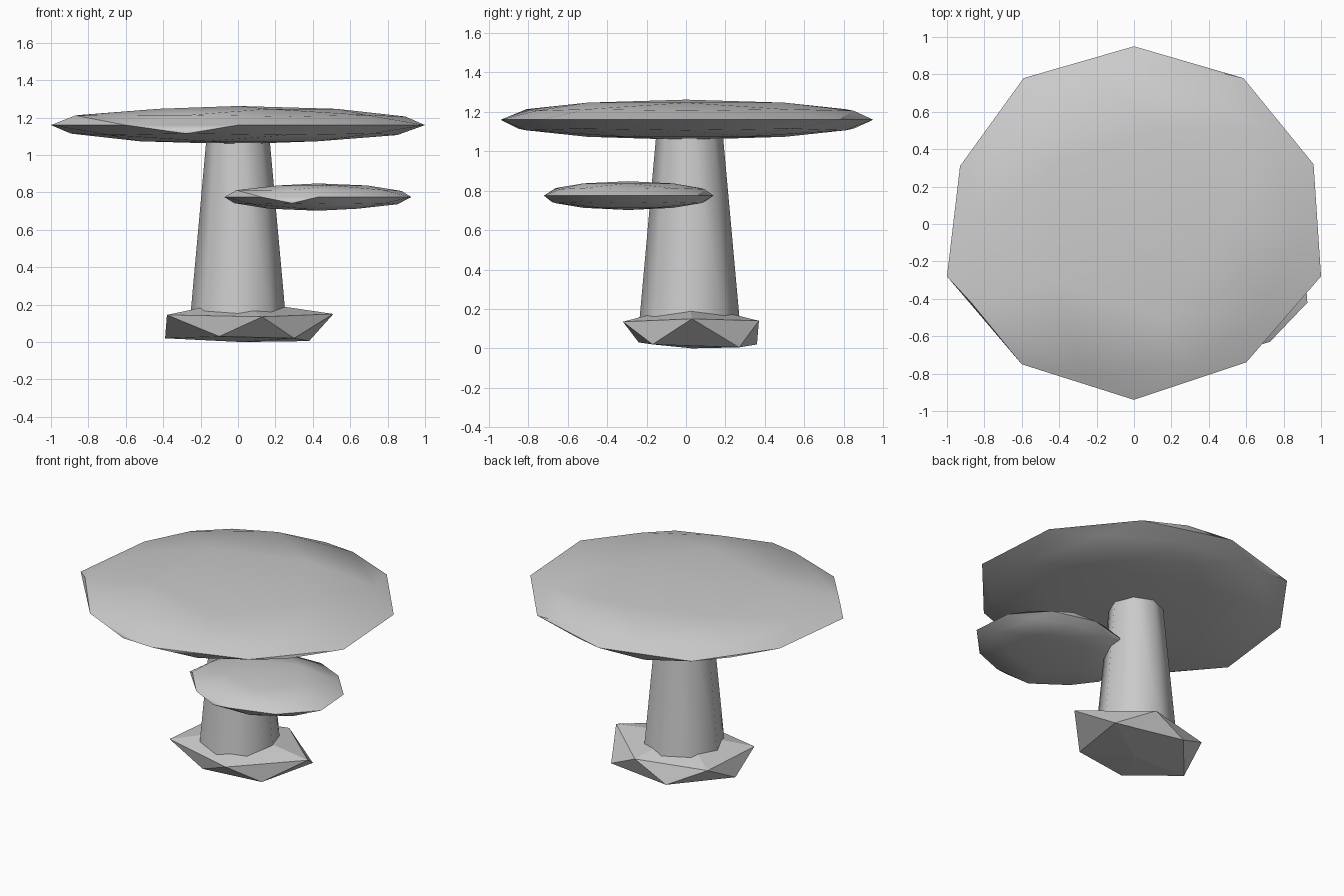
import bpy, bmesh, math
from mathutils import Vector

cube = bpy.data.objects.get("Cube")
if cube:
    bpy.data.objects.remove(cube, do_unlink=True)

grey = bpy.data.materials.new("plain_grey")
grey.use_nodes = True
colour = (0.6, 0.6, 0.6, 1)
grey.diffuse_color = colour
grey.node_tree.nodes["Principled BSDF"].inputs["Base Color"].default_value = colour


def add_part(name, bm, location, smooth_angle=None):
    bmesh.ops.recalc_face_normals(bm, faces=bm.faces[:])
    mesh = bpy.data.meshes.new(name)
    bm.to_mesh(mesh)
    bm.free()
    mesh.materials.append(grey)
    obj = bpy.data.objects.new(name, mesh)
    bpy.context.collection.objects.link(obj)
    obj.location = location
    if smooth_angle:
        bpy.ops.object.select_all(action='DESELECT')
        obj.select_set(True)
        bpy.context.view_layer.objects.active = obj
        bpy.ops.object.shade_smooth_by_angle(angle=math.radians(smooth_angle))
    return obj


# Uneven ten-cornered rim shared by both caps, counter-clockwise from the back
RIM = [(0, .95), (-.59, .78), (-.93, .31), (-1, -.28), (-.6, -.75),
       (0, -.94), (.6, -.74), (1, -.28), (.96, .32), (.585, .78)]


def cap(name, location, scale):
    bm = bmesh.new()
    bmesh.ops.create_icosphere(bm, subdivisions=2, radius=1)
    for v in bm.verts:
        angle = math.degrees(math.atan2(v.co.y, v.co.x))
        if abs(v.co.z) < .01:
            v.co.x, v.co.y = RIM[round((angle - 90) / 36) % 10]
        elif .4 < v.co.z < .5 and abs(angle + 144) < 2:
            v.co = Vector((-.87, -.42, .5))
        elif .4 < v.co.z < .5 and abs(angle + 72) < 2:
            v.co.y = -.76
    bmesh.ops.scale(bm, vec=scale, verts=bm.verts)
    return add_part(name, bm, location, 50)


cap("large_cap", (0, 0, 1.16), (1, 1, .102))
cap("small_cap", (.427, -.293, .775), (.5, .455, .073))

# Tapered trunk
bm = bmesh.new()
bmesh.ops.create_cone(bm, cap_ends=True, segments=8, radius1=.26, radius2=.165, depth=1.05)
add_part("trunk", bm, (0, .018, .605), 50)

# Faceted root mound
bm = bmesh.new()
for point in [(0, .02, .225), (.51, .03, .15), (.13, .37, .14), (-.34, .25, .14),
              (-.38, -.2, .145), (.13, -.32, .135), (.38, .27, .005), (-.1, .36, .02),
              (-.39, .02, .02), (-.1, -.24, .03), (.3, -.17, .02), (.02, .03, 0)]:
    bm.verts.new(point)
bmesh.ops.convex_hull(bm, input=bm.verts[:])
add_part("root_mound", bm, (0, 0, 0))
